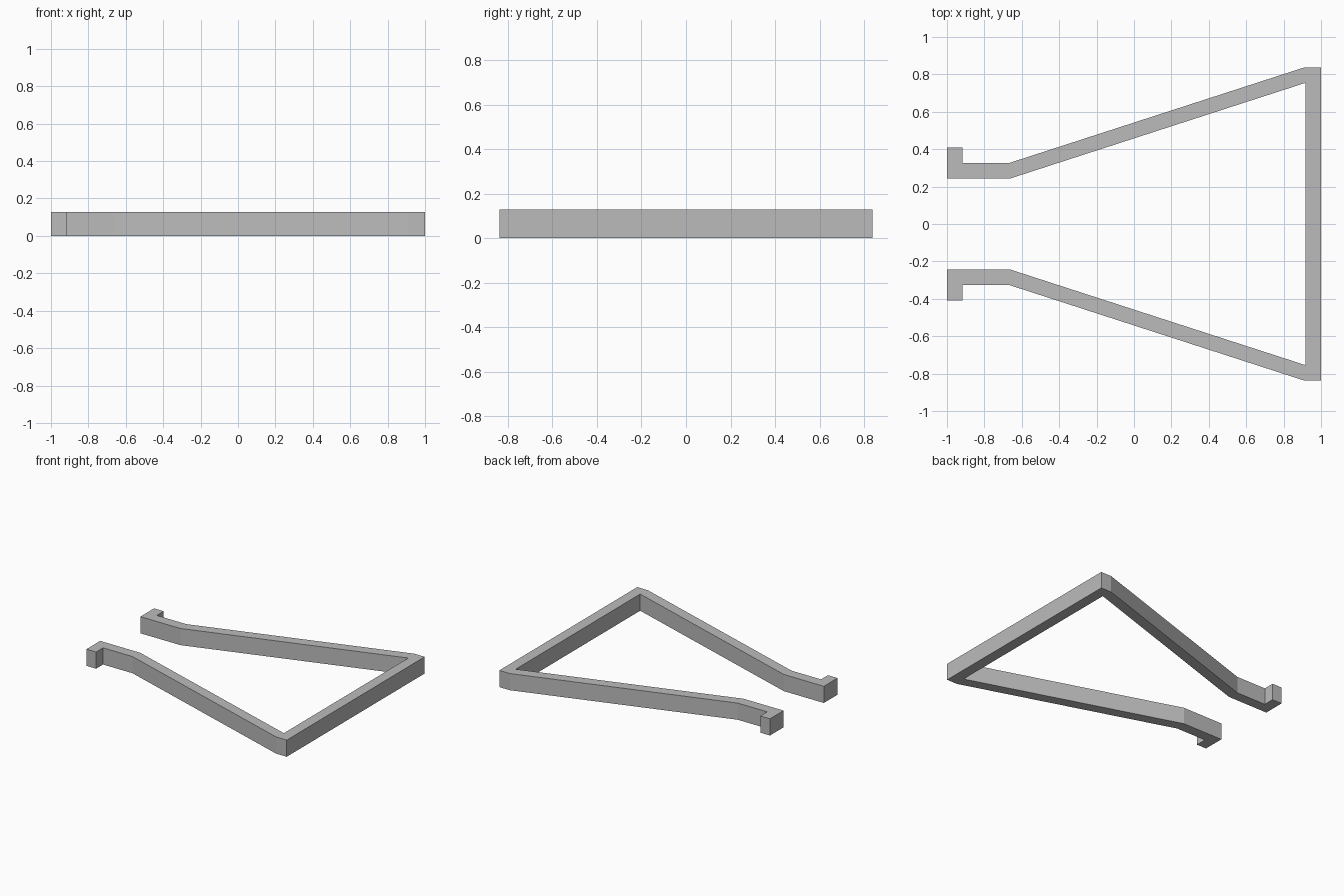
import bpy
import bmesh

cube = bpy.data.objects.get("Cube")
if cube:
    bpy.data.objects.remove(cube, do_unlink=True)

HEIGHT = 0.128

# Single grey finish
grey = bpy.data.materials.new("grey_metal")
grey.use_nodes = True
colour = (0.5, 0.5, 0.5, 1)
grey.diffuse_color = colour
grey.node_tree.nodes["Principled BSDF"].inputs["Base Color"].default_value = colour

# Half outline: crossbar, slanted arm, straight end and outward hook
outline = [
    (1, 0), (1, 0.837), (0.91, 0.837),
    (-0.668, 0.326), (-0.918, 0.326), (-0.918, 0.41),
    (-1, 0.41), (-1, 0.244), (-0.66, 0.244),
    (0.918, 0.755), (0.918, 0),
]

bm = bmesh.new()
base = bm.faces.new([bm.verts.new((x, y, 0)) for x, y in outline])
raised = bmesh.ops.extrude_face_region(bm, geom=[base])["geom"]
top_verts = [v for v in raised if isinstance(v, bmesh.types.BMVert)]
bmesh.ops.translate(bm, verts=top_verts, vec=(0, 0, HEIGHT))

# Leave the mirror plane open so the two halves join without an inner wall
wall = [f for f in bm.faces if all(abs(v.co.y) < 0.0001 for v in f.verts)]
bmesh.ops.delete(bm, geom=wall, context='FACES_ONLY')
bmesh.ops.recalc_face_normals(bm, faces=bm.faces)

mesh = bpy.data.meshes.new("hooked_bracket")
bm.to_mesh(mesh)
bm.free()
mesh.materials.append(grey)
bracket = bpy.data.objects.new("hooked_bracket", mesh)
bpy.context.collection.objects.link(bracket)

# Matching arm and hook on the other side
mirror = bracket.modifiers.new("Mirror", 'MIRROR')
mirror.use_axis = (False, True, False)
mirror.use_clip = True

# Outward normals for the half shell
top = max(mesh.polygons, key=lambda p: p.center.z)
if top.normal.z < 0:
    mesh.flip_normals()
